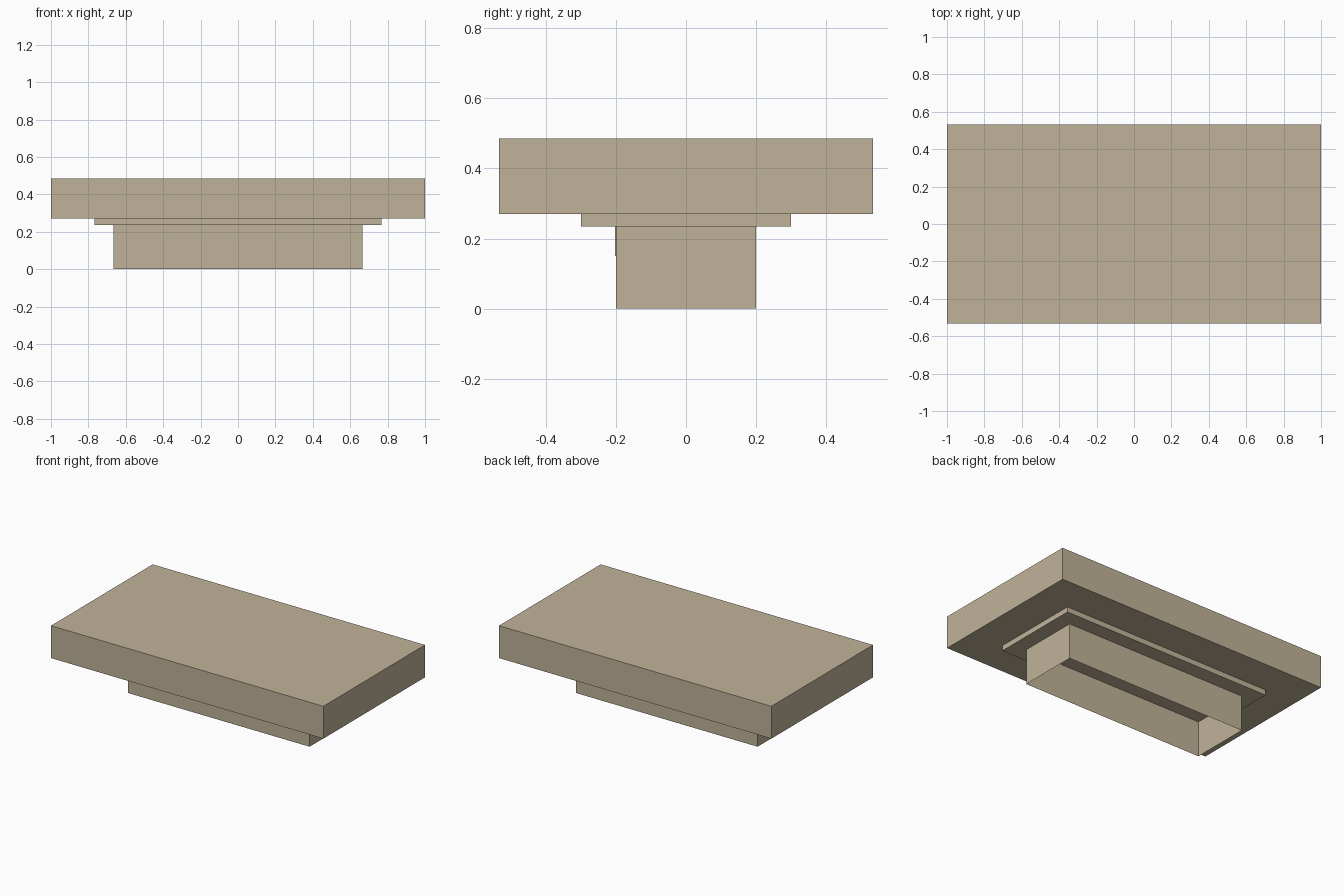
import bpy, bmesh
from mathutils import Vector

if "Cube" in bpy.data.objects:
    bpy.data.objects.remove(bpy.data.objects["Cube"])

stone = bpy.data.materials.new("tan_stone")
stone.diffuse_color = (0.53, 0.45, 0.32, 1)
stone.use_nodes = True
stone.node_tree.nodes["Principled BSDF"].inputs["Base Color"].default_value = stone.diffuse_color


def add_box(bm, x0, x1, y0, y1, z0, z1, skip=()):
    """Add a box, leaving off faces that point along any skipped direction."""
    res = bmesh.ops.create_cube(bm, size=1)
    for v in res["verts"]:
        v.co = ((x0 + x1) / 2 + v.co.x * (x1 - x0),
                (y0 + y1) / 2 + v.co.y * (y1 - y0),
                (z0 + z1) / 2 + v.co.z * (z1 - z0))
    bm.normal_update()
    faces = {f for v in res["verts"] for f in v.link_faces}
    drop = [f for f in faces if any(f.normal.dot(Vector(d)) > 0.9 for d in skip)]
    if drop:
        bmesh.ops.delete(bm, geom=drop, context="FACES_ONLY")


def finish(name, bm):
    mesh = bpy.data.meshes.new(name)
    bm.to_mesh(mesh)
    bm.free()
    mesh.materials.append(stone)
    obj = bpy.data.objects.new(name, mesh)
    bpy.context.collection.objects.link(obj)


UP, DOWN, BACK = (0, 0, 1), (0, 0, -1), (0, 1, 0)

# Overhanging top slab
bm = bmesh.new()
add_box(bm, -1, 1, -0.533, 0.533, 0.27, 0.485)
finish("top_slab", bm)

# Thin stepped moulding under the slab
bm = bmesh.new()
add_box(bm, -0.767, 0.767, -0.3, 0.3, 0.235, 0.27, skip=(UP,))
finish("moulding", bm)

# Base walls, open underneath
bm = bmesh.new()
add_box(bm, -0.666, 0.666, -0.2, 0.2, 0, 0.235, skip=(UP, DOWN))
finish("base_walls", bm)

# Row of shallow dentils on the front wall
bm = bmesh.new()
for i in range(11):
    x = -0.628 + i * 0.1133
    add_box(bm, x, x + 0.055, -0.202, -0.2, 0.15, 0.235, skip=(UP, BACK))
finish("dentils", bm)
